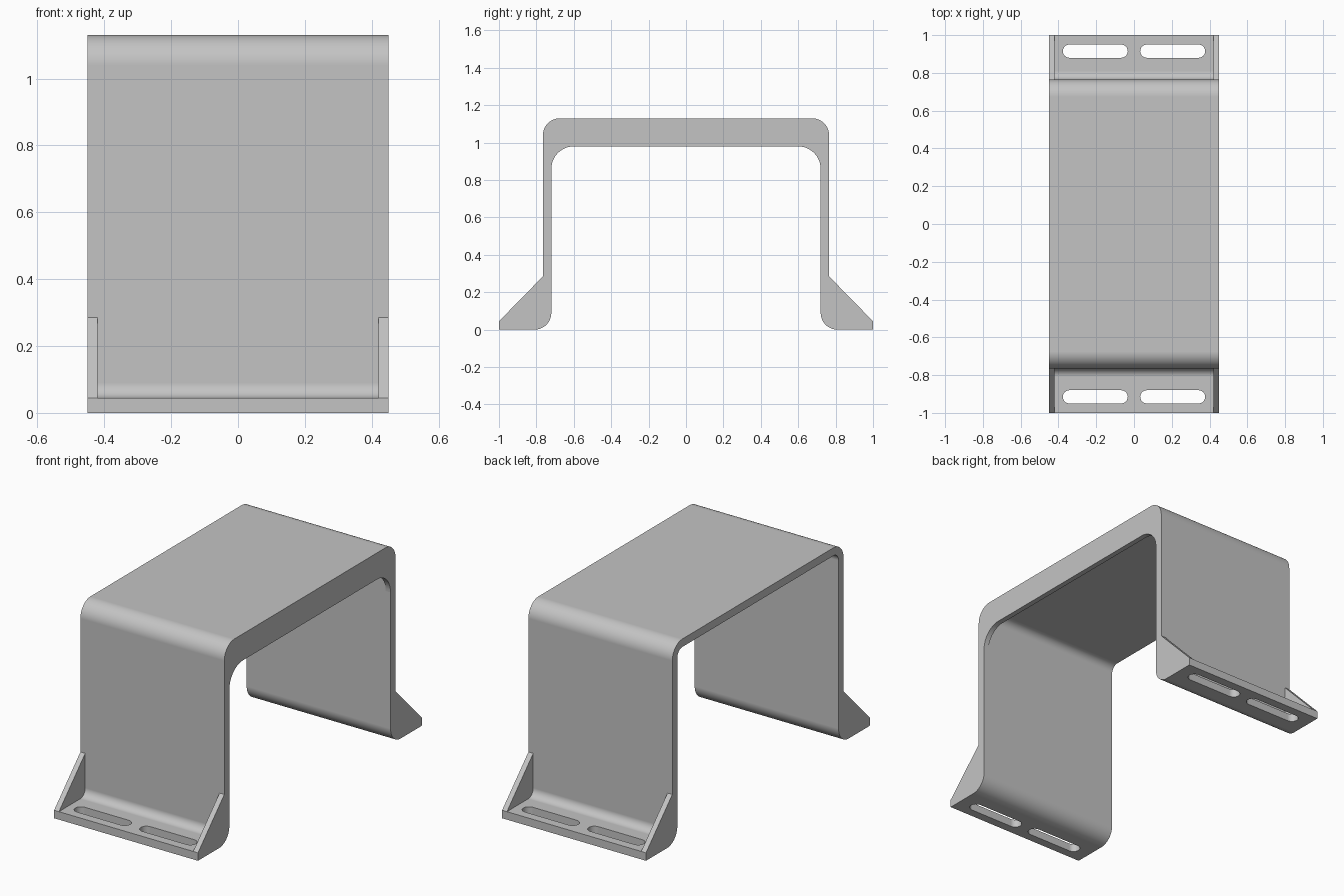
import bpy
import bmesh
from math import cos, sin, radians

cube = bpy.data.objects.get("Cube")
if cube:
    bpy.data.objects.remove(cube, do_unlink=True)

HALF_W = 0.45            # half width of the bracket
T = 0.045                # sheet thickness
RIB = 0.03               # gusset and stiffener thickness
LEG, TOP = 0.765, 1.13   # outer leg face and top height
BEND = 2 * T             # outer bend radius

grey = bpy.data.materials.new("plain grey")
grey.use_nodes = True
grey.diffuse_color = (0.55, 0.55, 0.55, 1)
grey.node_tree.nodes["Principled BSDF"].inputs["Base Color"].default_value = grey.diffuse_color


def arc(cy, cz, r, start, end, n=12):
    angles = [radians(start + (end - start) * i / n) for i in range(n + 1)]
    return [(cy + r * cos(a), cz + r * sin(a)) for a in angles]


def mirrored(half):
    return half + [(-y, z) for y, z in reversed(half)]


def prism(name, points, depth):
    """Extrude a closed outline of 3D points along the depth vector."""
    bm = bmesh.new()
    face = bm.faces.new([bm.verts.new(p) for p in points])
    new = bmesh.ops.extrude_face_region(bm, geom=[face], use_keep_orig=True)["geom"]
    bmesh.ops.translate(bm, vec=depth, verts=[g for g in new if isinstance(g, bmesh.types.BMVert)])
    bmesh.ops.recalc_face_normals(bm, faces=bm.faces)
    mesh = bpy.data.meshes.new(name)
    bm.to_mesh(mesh)
    bm.free()
    mesh.materials.append(grey)
    obj = bpy.data.objects.new(name, mesh)
    bpy.context.collection.objects.link(obj)
    return obj


def side_prism(name, profile, x0, x1):
    return prism(name, [(x0, y, z) for y, z in profile], (x1 - x0, 0, 0))


def activate(obj):
    bpy.ops.object.select_all(action='DESELECT')
    obj.select_set(True)
    bpy.context.view_layer.objects.active = obj


# Bent sheet: top, two legs and two outward feet
by, bz = LEG - BEND, TOP - BEND
fy, fz = LEG + T, BEND
half = (arc(by, bz, BEND, 90, 0) + arc(fy, fz, T, 180, 270) + [(1, T), (1, 0)]
        + arc(fy, fz, BEND, 270, 180) + arc(by, bz, T, 0, 90))
frame = side_prism("bent_frame", mirrored(half), -HALF_W, HALF_W)

# Two rounded slots in each foot
r = 0.035
for sx in (-1, 1):
    for sy in (-1, 1):
        cx, cy = sx * 0.205, sy * 0.915
        outline = arc(cx + 0.137, cy, r, -90, 90) + arc(cx - 0.137, cy, r, 90, 270)
        cutter = prism("slot_cutter", [(x, y, -0.1) for x, y in outline], (0, 0, 0.25))
        cutter.hide_render = True
        cut = frame.modifiers.new("slot", 'BOOLEAN')
        cut.operation = 'DIFFERENCE'
        cut.solver = 'EXACT'
        cut.object = cutter
        activate(frame)
        bpy.ops.object.modifier_apply(modifier=cut.name)
        bpy.data.objects.remove(cutter, do_unlink=True)
parts = [frame]

# Stiffening rib under the top, on the left edge only
rib_half = arc(by, bz, T, 90, 0) + arc(0.60, 0.86, 0.12, 0, 90)
parts.append(side_prism("top_rib", mirrored(rib_half), HALF_W - RIB, HALF_W))

# Triangular gussets at both ends of each foot
gusset = [(1, T), (LEG, 0.285)] + arc(fy, fz, T, 180, 270)
for sy, end in ((-1, "front"), (1, "back")):
    profile = [(sy * y, z) for y, z in gusset]
    for sx, side in ((-1, "right"), (1, "left")):
        parts.append(side_prism(f"{end}_{side}_gusset", profile,
                                sx * (HALF_W - RIB), sx * HALF_W))

# Smooth bends, crisp edges
for obj in parts:
    activate(obj)
    bpy.ops.object.shade_smooth_by_angle(angle=radians(30))
    weighted = obj.modifiers.new("weighted normals", 'WEIGHTED_NORMAL')
    weighted.keep_sharp = True
